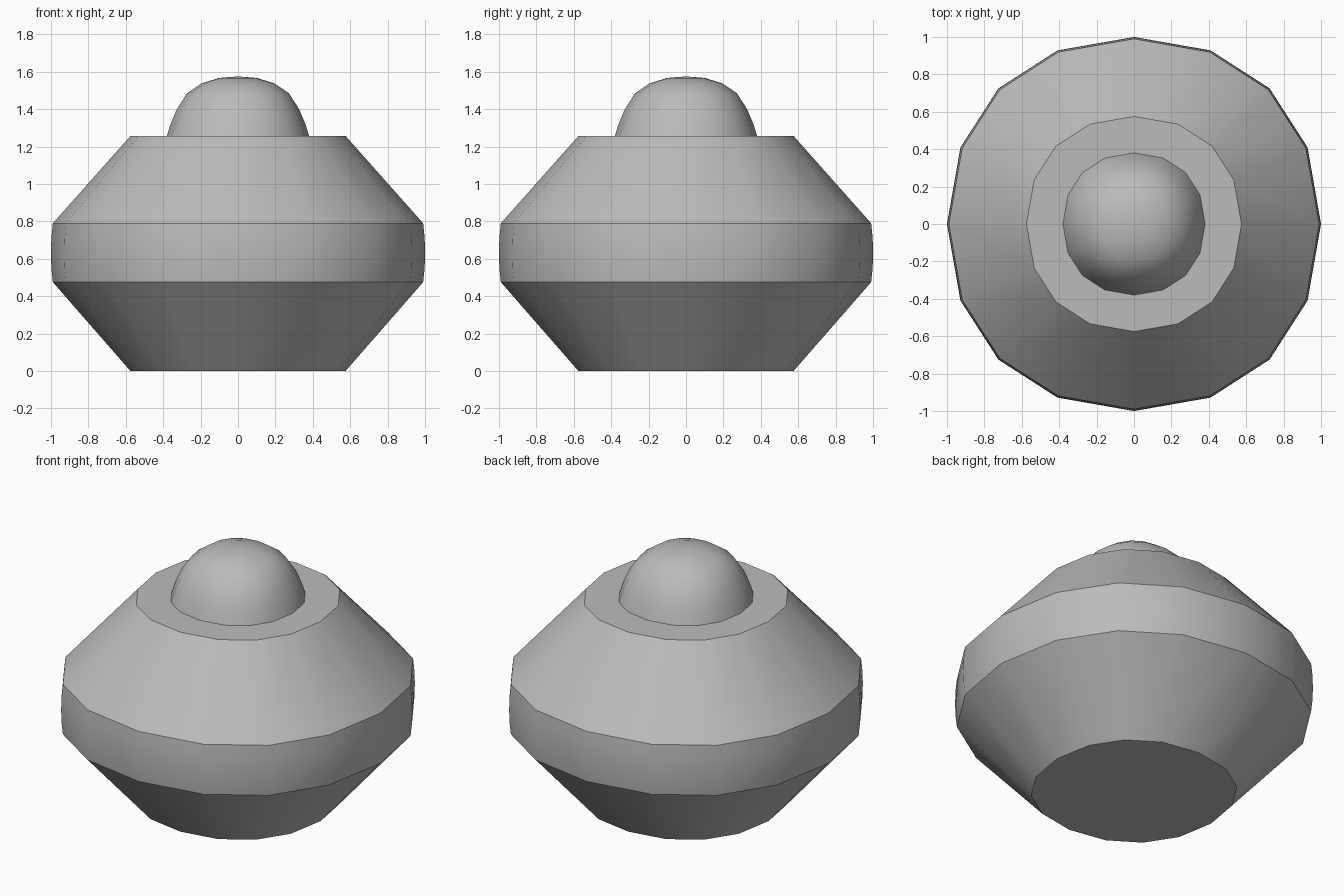
import bpy, bmesh
from math import radians
from mathutils import Vector
from mathutils.geometry import interpolate_bezier

cube = bpy.data.objects.get("Cube")
if cube:
    bpy.data.objects.remove(cube)

grey = bpy.data.materials.new("plain grey")
grey.use_nodes = True
grey.diffuse_color = (0.5, 0.5, 0.5, 1)
grey.node_tree.nodes["Principled BSDF"].inputs["Base Color"].default_value = (0.5, 0.5, 0.5, 1)

# Slightly squared sixteen-sided outline: one curved quarter, turned four times
HANDLE = 0.6
quarter = interpolate_bezier(Vector((1, 0)), Vector((1, HANDLE)),
                             Vector((HANDLE, 1)), Vector((0, 1)), 5)[:-1]
outline = []
for turn in range(4):
    outline += [Vector((p[0], p[1])) for p in quarter]
    quarter = [Vector((-p[1], p[0])) for p in quarter]


def lathe(name, profile, cap_ends):
    """Sweep (radius, height) points round the outline; zero radius is a pole."""
    bm = bmesh.new()
    rings = []
    for r, z in profile:
        if r < 0.001:
            rings.append([bm.verts.new((0, 0, z))] * len(outline))
        else:
            rings.append([bm.verts.new((p.x * r, p.y * r, z)) for p in outline])
    n = len(outline)
    for low, high in zip(rings, rings[1:]):
        for i in range(n):
            j = (i + 1) % n
            corners = [low[i], low[j], high[j], high[i]]
            bm.faces.new(list(dict.fromkeys(corners)))
    if cap_ends:
        bm.faces.new(rings[0][::-1])
        bm.faces.new(rings[-1])
    bm.normal_update()
    mesh = bpy.data.meshes.new(name)
    bm.to_mesh(mesh)
    bm.free()
    mesh.materials.append(grey)
    obj = bpy.data.objects.new(name, mesh)
    bpy.context.collection.objects.link(obj)
    bpy.ops.object.select_all(action="DESELECT")
    obj.select_set(True)
    bpy.context.view_layer.objects.active = obj
    bpy.ops.object.shade_smooth_by_angle(angle=radians(30))
    return obj


# Body: flared base, gently bulging belt, tapered shoulder with flat top
lathe("body", [(0.575, 0), (0.99, 0.475), (0.998, 0.55), (1, 0.63),
               (0.998, 0.71), (0.99, 0.79), (0.575, 1.257)], True)

# Rounded dome standing on the flat top
lathe("dome", [(0.38, 1.257), (0.36, 1.322), (0.327, 1.4), (0.272, 1.485),
               (0.195, 1.538), (0.1, 1.567), (0, 1.575)], False)
